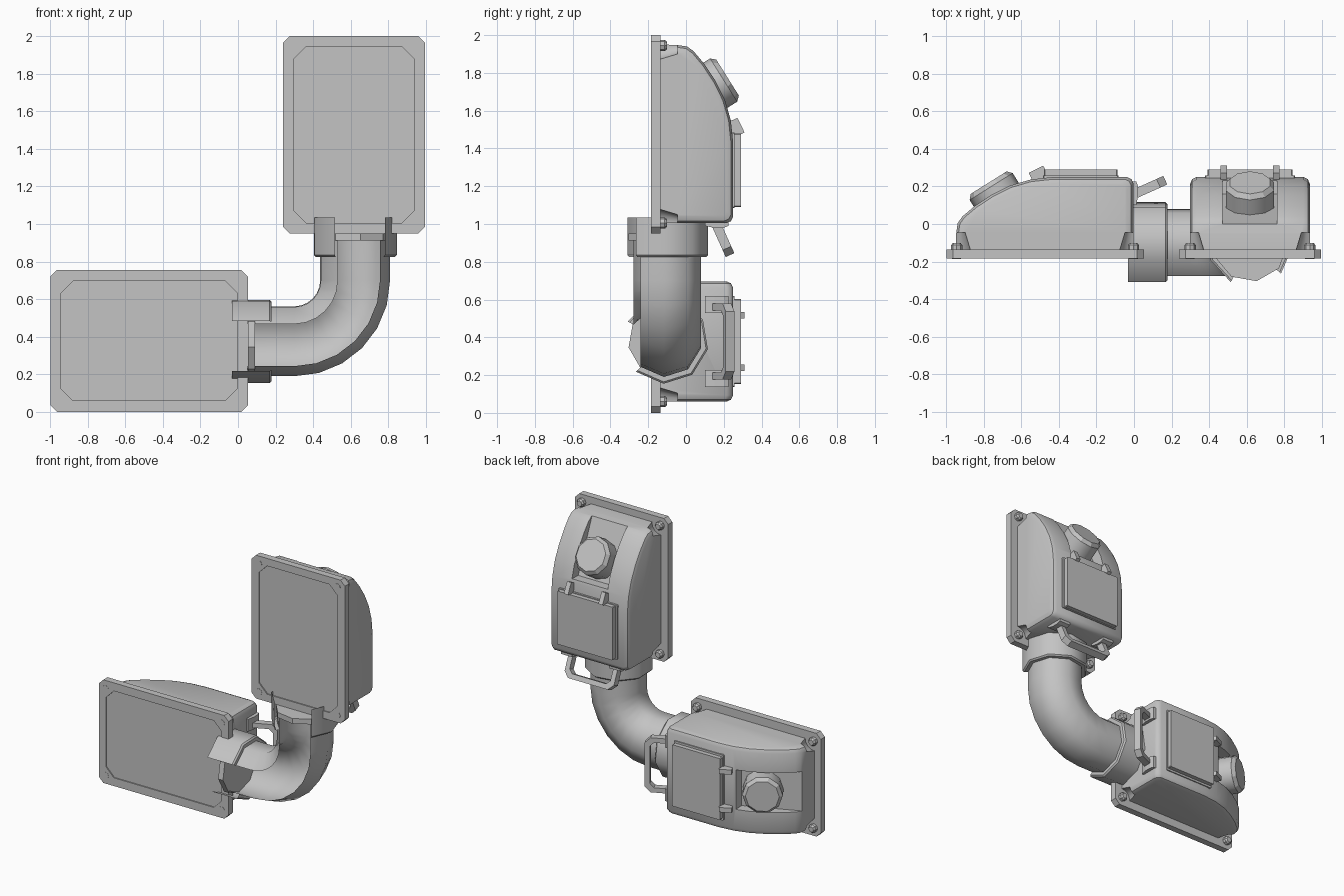
import bpy, bmesh, math
from mathutils import Matrix, Vector

cube = bpy.data.objects.get("Cube")
if cube:
    bpy.data.objects.remove(cube, do_unlink=True)

grey = bpy.data.materials.new("grey_metal")
grey.use_nodes = True
grey.diffuse_color = (0.55, 0.55, 0.55, 1)
grey.node_tree.nodes["Principled BSDF"].inputs["Base Color"].default_value = (0.55, 0.55, 0.55, 1)


def finish(name, bm, matrix=Matrix(), recalc=True):
    """Turn a bmesh into a placed, coloured object."""
    if recalc:
        bmesh.ops.recalc_face_normals(bm, faces=bm.faces)
    mesh = bpy.data.meshes.new(name)
    bm.to_mesh(mesh)
    bm.free()
    mesh.materials.append(grey)
    ob = bpy.data.objects.new(name, mesh)
    ob.matrix_world = matrix
    bpy.context.collection.objects.link(ob)
    return ob


def activate(ob):
    bpy.ops.object.select_all(action='DESELECT')
    ob.select_set(True)
    bpy.context.view_layer.objects.active = ob


def smooth(ob, angle=35):
    activate(ob)
    bpy.ops.object.shade_smooth_by_angle(angle=math.radians(angle))


def loft(rings):
    """Closed solid skinned over matching rings of points."""
    bm = bmesh.new()
    rows = [[bm.verts.new(p) for p in ring] for ring in rings]
    bm.faces.new(rows[0])
    bm.faces.new(rows[-1])
    for a, b in zip(rows, rows[1:]):
        for i in range(len(a)):
            j = (i + 1) % len(a)
            bm.faces.new((a[i], a[j], b[j], b[i]))
    return bm


def extrude(points, step):
    return loft([points, [Vector(p) + Vector(step) for p in points]])


def side_prism(points, w0, w1):
    """Outline given as (depth, length), extruded across the width."""
    return extrude([(w0, y, u) for y, u in points], (w1 - w0, 0, 0))


def cut_rect(w, u0, u1, c, y0, y1):
    """Plate with cut corners, facing along the depth."""
    pts = [(-w + c, y0, u0), (w - c, y0, u0), (w, y0, u0 + c), (w, y0, u1 - c),
           (w - c, y0, u1), (-w + c, y0, u1), (-w, y0, u1 - c), (-w, y0, u0 + c)]
    return extrude(pts, (0, y1 - y0, 0))


def stub(base, axis, r0, r1, h, sides):
    """Tapered cylinder standing on a point along an axis."""
    bm = bmesh.new()
    rot = Vector(axis).to_track_quat('Z', 'Y').to_matrix().to_4x4()
    bmesh.ops.create_cone(bm, cap_ends=True, segments=sides, radius1=r0, radius2=r1, depth=h,
                          matrix=Matrix.Translation(base) @ rot @ Matrix.Translation((0, 0, h / 2)))
    return bm


def carve(ob, cutter):
    cutter.hide_render = True
    mod = ob.modifiers.new("cut", 'BOOLEAN')
    mod.object = cutter
    mod.solver = 'EXACT'
    activate(ob)
    bpy.context.view_layer.update()
    bpy.ops.object.modifier_apply(modifier=mod.name)
    bpy.data.objects.remove(cutter, do_unlink=True)


FRONT, BACK, MID = -0.184, -0.135, 0.5275
BOLTS = [(w, u) for w in (-0.318, 0.318) for u in (0.055, 0.995)]
SLOPE = Vector((0, 0.845, 0.53))


def junction_box(tag, m):
    # Mounting plate with a shallow recessed front panel
    plate = finish(tag + "_mounting_plate", cut_rect(0.378, 0, 1.05, 0.035, FRONT, BACK), m)
    carve(plate, finish("panel_cutter", cut_rect(0.318, 0.055, 0.995, 0.065, FRONT - 0.05, FRONT + 0.008), m))

    # Housing with rounded shoulders
    profile = [(BACK, 0.055), (0.215, 0.055), (0.238, 0.065), (0.25, 0.09), (0.25, 0.48), (0.237, 0.6),
               (0.205, 0.71), (0.155, 0.81), (0.095, 0.9), (0.04, 0.965), (0.005, 0.99),
               (-0.05, 0.998), (BACK, 1.0)]
    half = [(0.318, 0.035), (0.308, 0.012), (0.284, 0)]
    rows = [(-w, d) for w, d in half] + half[::-1]
    body = finish(tag + "_housing", loft(
        [[(w, BACK + (y - BACK) * (1 - d / 0.385), MID + (u - MID) * (1 - d / 0.4725))
          for y, u in profile] for w, d in rows]), m)
    # Bolt pockets in the four corners
    for w, u in BOLTS:
        carve(body, finish("pocket_cutter", stub((w, BACK - 0.01, u), (0, 1, 0), 0.075, 0.045, 0.1, 16), m))
    # Sloping recess for the lamp
    floor = [(0.0, 0.99), (0.16, 0.615), (0.4, 0.625), (0.4, 1.2), (-0.08, 1.2)]
    carve(body, finish("recess_cutter", side_prism(floor, -0.145, 0.145), m))
    smooth(body)

    # Corner bolts, with their ends showing on the front
    for i, (w, u) in enumerate(BOLTS):
        finish(f"{tag}_bolt_{i}", stub((w, BACK, u), (0, 1, 0), 0.03, 0.03, 0.022, 8), m)
        finish(f"{tag}_bolt_head_{i}", stub((w, BACK + 0.022, u), (0, 1, 0), 0.03, 0.02, 0.013, 8), m)
        finish(f"{tag}_bolt_end_{i}", stub((w, FRONT - 0.002, u), (0, 1, 0), 0.024, 0.024, 0.012, 8), m)

    # Round lamp with a chamfered rim
    face = Vector((0, 0.22, 0.825))
    barrel = stub(face - SLOPE * 0.18, SLOPE, 0.135, 0.135, 0.155, 10)
    smooth(finish(tag + "_lamp_barrel", barrel, m), 40)
    finish(tag + "_lamp_rim", stub(face - SLOPE * 0.025, SLOPE, 0.135, 0.113, 0.025, 10), m)

    # Hatch: base frame and raised door
    finish(tag + "_hatch_frame", cut_rect(0.24, 0.135, 0.535, 0.005, 0.24, 0.258), m)
    finish(tag + "_hatch_door", cut_rect(0.225, 0.14, 0.53, 0.005, 0.25, 0.29), m)
    hinge = [(0.225, 0.59), (0.272, 0.612), (0.31, 0.535), (0.285, 0.522), (0.24, 0.52)]
    for side, w in (("left", 0.14), ("right", -0.14)):
        finish(f"{tag}_hinge_{side}", side_prism(hinge, w - 0.017, w + 0.017), m)

    # Carrying handle: bent bar in a tilted plane, with foot brackets
    out = Vector((0, 0.41, -0.912))
    thick = Vector((0, 0.912, 0.41)) * 0.05
    root = Vector((0, 0.125, 0.065))

    def ring(w, reach, c):
        pts = [(-w, 0), (-w, reach - c), (-w + c, reach), (w - c, reach), (w, reach - c), (w, 0)]
        return [root + Vector((a, 0, 0)) + out * b for a, b in pts]
    loop = ring(0.2, 0.208, 0.04) + ring(0.165, 0.173, 0.028)[::-1]
    finish(tag + "_handle", extrude(loop, thick), m)
    for side, s in (("left", 1), ("right", -1)):
        foot = [(0.1, 0.07), (0.1, 0.04), (0.15, 0.03), (0.2, 0.03), (0.225, 0.04), (0.225, 0.07)]
        finish(f"{tag}_handle_foot_{side}", side_prism(foot, s * 0.15, s * 0.24), m)


# Two identical boxes, one upright and one lying on its side
junction_box("upper", Matrix.Translation((0.617, 0, 0.95)))
junction_box("lower", Matrix.Translation((0.052, 0, 0.378)) @ Matrix.Rotation(-math.pi / 2, 4, 'Y'))

# Nine-sided conduit, open along the front
ANGLES = [math.radians(117 + 41 * i) for i in range(8)]
DEPTH = -0.107


def section(station, angles):
    """Ring of points; a station is (centre x, centre z, turn, radius)."""
    x, z, t, r = station
    return [(x + math.cos(t) * r * math.cos(a), DEPTH - r * math.sin(a),
             z - math.sin(t) * r * math.cos(a)) for a in angles]


def sheet(name, stations):
    """Sweep the open section along the stations."""
    bm = bmesh.new()
    rows = [[bm.verts.new(p) for p in section(s, ANGLES)] for s in stations]
    for p, q in zip(rows, rows[1:]):
        for i in range(len(p) - 1):
            bm.faces.new((p[i], q[i], q[i + 1], p[i + 1]))
    # Point the normals away from the centre line
    bmesh.ops.recalc_face_normals(bm, faces=bm.faces)
    bm.normal_update()
    f = bm.faces[:][3]
    x, z = stations[0][:2]
    if f.normal.dot(f.calc_center_median() - Vector((x, DEPTH, z))) < 0:
        bmesh.ops.reverse_faces(bm, faces=bm.faces)
    smooth(finish(name, bm, recalc=False), 43)


PIPE, COLLAR, BEND = 0.191, 0.227, 0.319
CX, CZ = 0.618, 0.381
quarter = math.pi / 2
elbow = [(CX - BEND + BEND * math.cos(t), CZ + BEND - BEND * math.sin(t), t, PIPE)
         for t in (quarter * i / 6 for i in range(7))]
sheet("elbow_pipe", [(CX, 0.95, 0, PIPE)] + elbow + [(0.05, CZ, quarter, PIPE)])

# Collars and inner end discs where the conduit meets each box
steps = [(1.035, COLLAR), (0.835, COLLAR), (0.825, COLLAR - 0.01), (0.825, PIPE)]
sheet("upper_collar", [(CX, z, 0, r) for z, r in steps])
sheet("lower_collar", [(1.003 - z, CZ, quarter, r) for z, r in steps])
round_angles = [math.radians(40 * i) for i in range(9)]
for name, ends in (("upper", [(CX, z, 0, 0.2) for z in (0.912, 0.95)]),
                   ("lower", [(x, CZ, quarter, 0.2) for x in (0.091, 0.052)])):
    finish(name + "_end_disc", loft([section(s, round_angles) for s in ends]))
